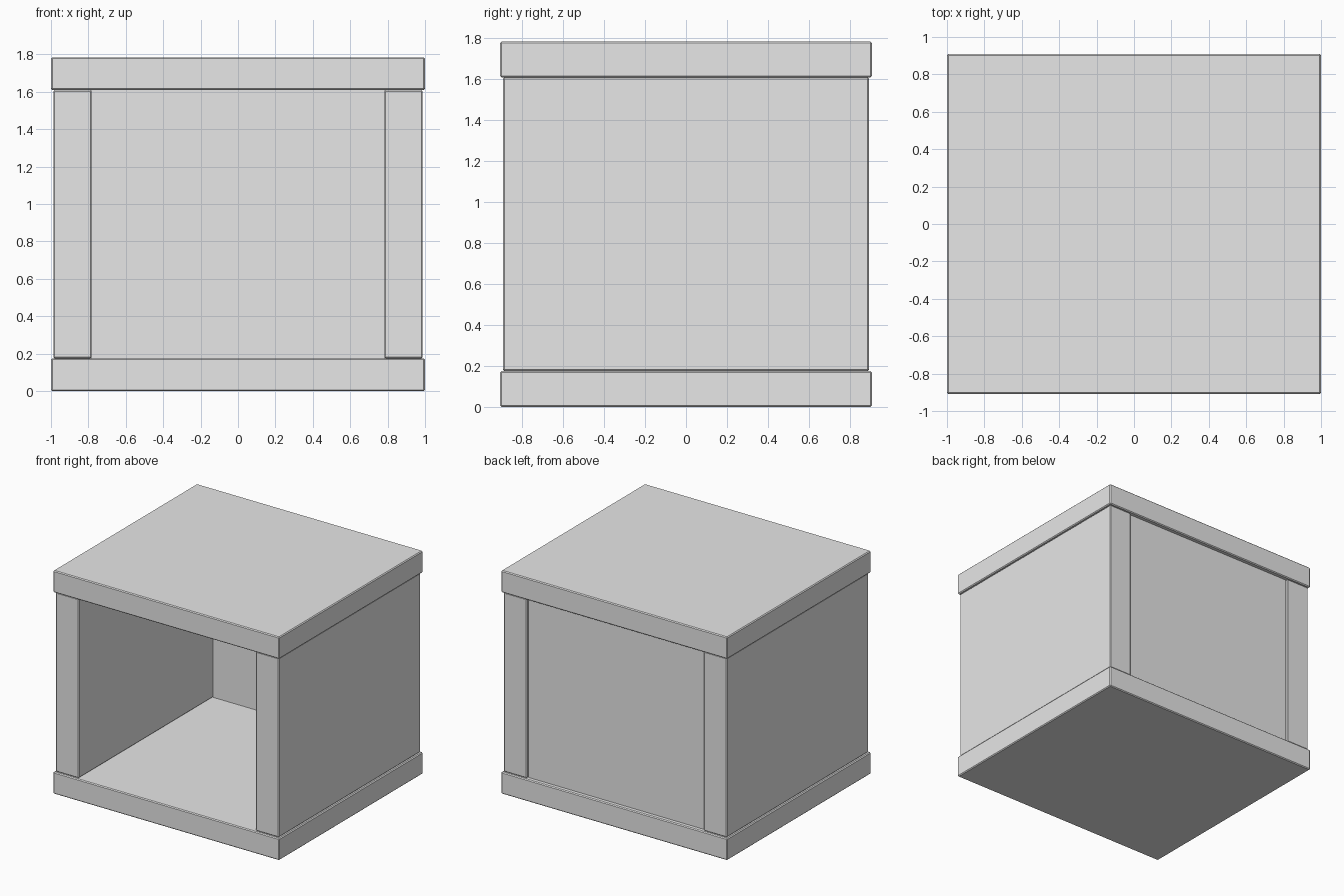
import bpy

# Remove the default cube if it is there
cube = bpy.data.objects.get("Cube")
if cube:
    bpy.data.objects.remove(cube, do_unlink=True)

# Single flat grey
grey = bpy.data.materials.new("light_grey")
grey.use_nodes = True
grey.diffuse_color = (0.8, 0.8, 0.8, 1)
grey.node_tree.nodes["Principled BSDF"].inputs["Base Color"].default_value = (0.8, 0.8, 0.8, 1)


def board(name, low, high, bevel=0.007):
    """Box between two corners with a narrow chamfer on its edges."""
    centre = [(a + b) / 2 for a, b in zip(low, high)]
    bpy.ops.mesh.primitive_cube_add(size=1, location=centre)
    obj = bpy.context.object
    obj.name = name
    obj.scale = [b - a for a, b in zip(low, high)]
    bpy.ops.object.transform_apply(location=False, rotation=False, scale=True)
    obj.data.materials.append(grey)
    if bevel:
        mod = obj.modifiers.new("chamfer", 'BEVEL')
        mod.width = bevel
        mod.segments = 1
    return obj


HEIGHT, SLAB = 1.785, 0.175
HALF_X, HALF_Y = 1.0, 0.908
INNER, OUTER, END = 0.782, 0.987, 0.895
LID = HEIGHT - SLAB

# Base and top slabs overhang the walls slightly
board("base_slab", (-HALF_X, -HALF_Y, 0), (HALF_X, HALF_Y, SLAB))
board("top_slab", (-HALF_X, -HALF_Y, LID), (HALF_X, HALF_Y, HEIGHT))

# Thick side walls
board("left_wall", (INNER, -END, SLAB), (OUTER, END, LID))
board("right_wall", (-OUTER, -END, SLAB), (-INNER, END, LID))

# Back panel, set in a little between the walls; the front stays open
board("back_panel", (-INNER, 0.803, SLAB), (INNER, 0.873, LID), bevel=0)
